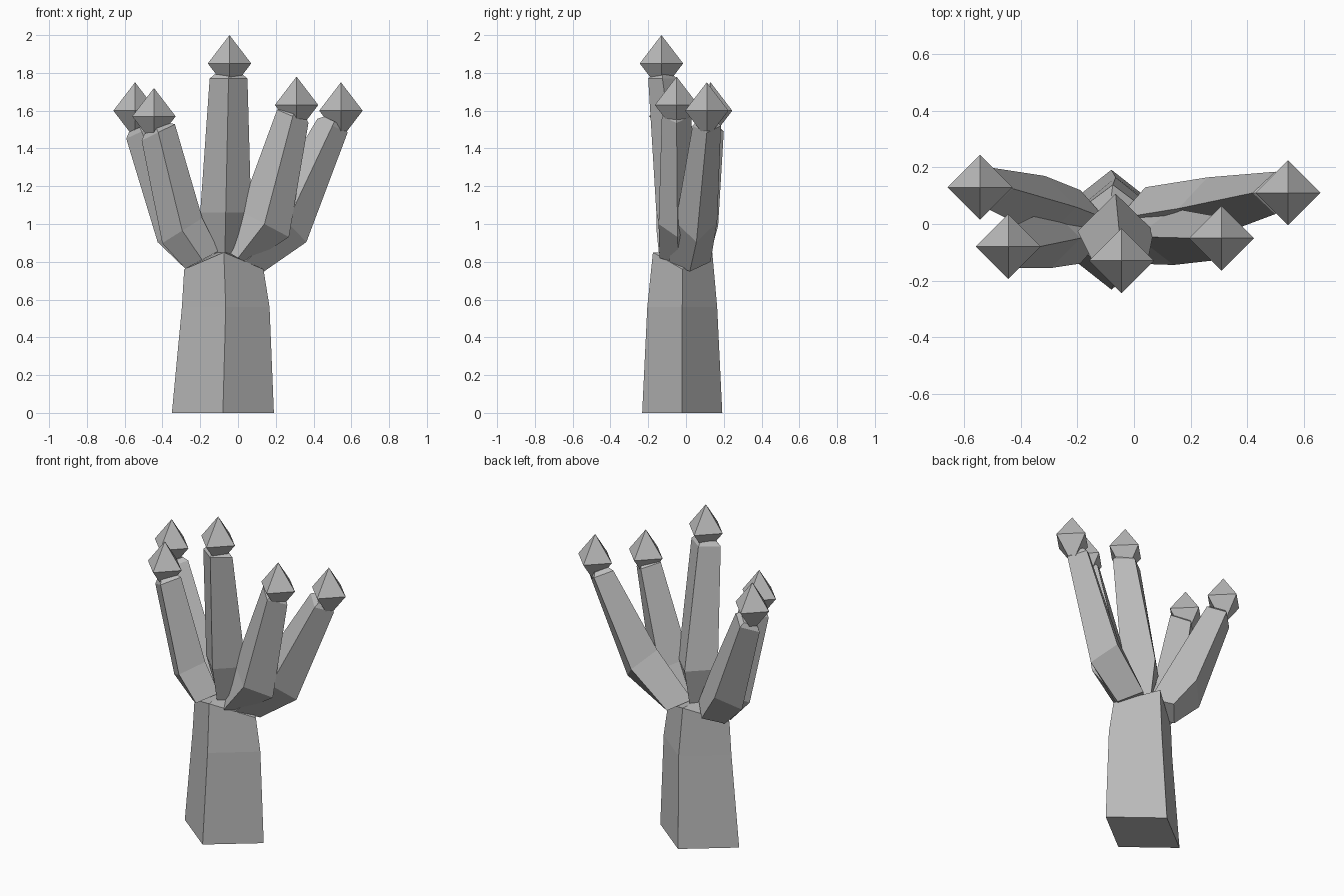
import bpy, bmesh
from math import sin, cos, radians
from mathutils import Vector

cube = bpy.data.objects.get("Cube")
if cube:
    bpy.data.objects.remove(cube, do_unlink=True)

stone = bpy.data.materials.new("grey stone")
stone.use_nodes = True
GREY = (0.5, 0.5, 0.5, 1)
stone.diffuse_color = GREY
stone.node_tree.nodes["Principled BSDF"].inputs["Base Color"].default_value = GREY


def diamond_ring(centre, half_w, half_d, tilt=0, drop=0):
    """Four corners; the wide axis tilts in xz, drop lowers the side corners."""
    c = Vector(centre)
    side = Vector((cos(radians(tilt)), 0, -sin(radians(tilt)))) * half_w
    depth = Vector((0, half_d, 0))
    low = Vector((0, 0, -drop))
    return [c + side + low, c + depth, c - side + low, c - depth]


def tube(name, rings):
    """Skin a row of four-sided rings and close both ends."""
    bm = bmesh.new()
    loops = [[bm.verts.new(p) for p in ring] for ring in rings]
    for a, b in zip(loops, loops[1:]):
        for i in range(4):
            j = (i + 1) % 4
            bm.faces.new((a[i], a[j], b[j], b[i]))
    bm.faces.new(loops[0][::-1])
    bm.faces.new(loops[-1])
    finish(name, bm)


def finish(name, bm):
    bmesh.ops.recalc_face_normals(bm, faces=bm.faces)
    mesh = bpy.data.meshes.new(name)
    bm.to_mesh(mesh)
    bm.free()
    mesh.materials.append(stone)
    obj = bpy.data.objects.new(name, mesh)
    bpy.context.collection.objects.link(obj)
    return obj


def gem(name, centre):
    """Upright octahedron."""
    bm = bmesh.new()
    c = Vector(centre)
    ring = [bm.verts.new(p) for p in diamond_ring(c, 0.115, 0.115)]
    for h in (0.15, -0.15):
        tip = bm.verts.new(c + Vector((0, 0, h)))
        for i in range(4):
            bm.faces.new((ring[i], ring[(i + 1) % 4], tip))
    finish(name, bm)


# Trunk, with its side corners cut lower than front and back
tube("trunk", [
    diamond_ring((-0.08, -0.02, 0), 0.27, 0.212),
    diamond_ring((-0.065, -0.02, 0.56), 0.232, 0.185),
    diamond_ring((-0.075, -0.018, 0.85), 0.21, 0.157, drop=0.09),
    diamond_ring((-0.08, -0.018, 0.85), 0.03, 0.12),
])

# Branches: base, knee and top rings as (centre, half width, half depth, tilt), then gem
branches = {
    "centre": [((-0.07, -0.02, 0.82), 0.05, 0.08, 0),
               ((-0.065, -0.025, 1.06), 0.135, 0.132, 0),
               ((-0.05, -0.125, 1.77), 0.1, 0.075, 0),
               (-0.045, -0.13, 1.85)],
    "left_outer": [((0.04, 0.02, 0.8), 0.11, 0.11, 28),
                   ((0.26, 0.055, 1.01), 0.147, 0.11, 46),
                   ((0.5, 0.11, 1.52), 0.088, 0.075, 25),
                   (0.545, 0.11, 1.6)],
    "left_inner": [((0.0, -0.04, 0.82), 0.06, 0.1, 30),
                   ((0.14, -0.045, 1.0), 0.147, 0.1, 28),
                   ((0.29, -0.05, 1.57), 0.09, 0.078, 23),
                   (0.31, -0.05, 1.63)],
    "right_outer": [((-0.19, 0.02, 0.81), 0.1, 0.1, -28),
                    ((-0.315, 0.06, 0.99), 0.14, 0.11, -38),
                    ((-0.51, 0.125, 1.49), 0.09, 0.075, -25),
                    (-0.545, 0.13, 1.6)],
    "right_inner": [((-0.19, -0.04, 0.81), 0.1, 0.1, -28),
                    ((-0.295, -0.05, 0.965), 0.125, 0.106, -32),
                    ((-0.422, -0.08, 1.485), 0.098, 0.075, -26),
                    (-0.445, -0.08, 1.57)],
}
for name, (base, knee, top, tip) in branches.items():
    (centre, w, d, tilt) = top
    # bevelled shoulder running into the gem
    axis = Vector((sin(radians(tilt)), 0, cos(radians(tilt))))
    neck = (Vector(centre) + axis * 0.025, w * 0.7, d * 0.7, tilt)
    tube(name + "_branch", [diamond_ring(*r) for r in (base, knee, top, neck)])
    gem(name + "_gem", tip)
